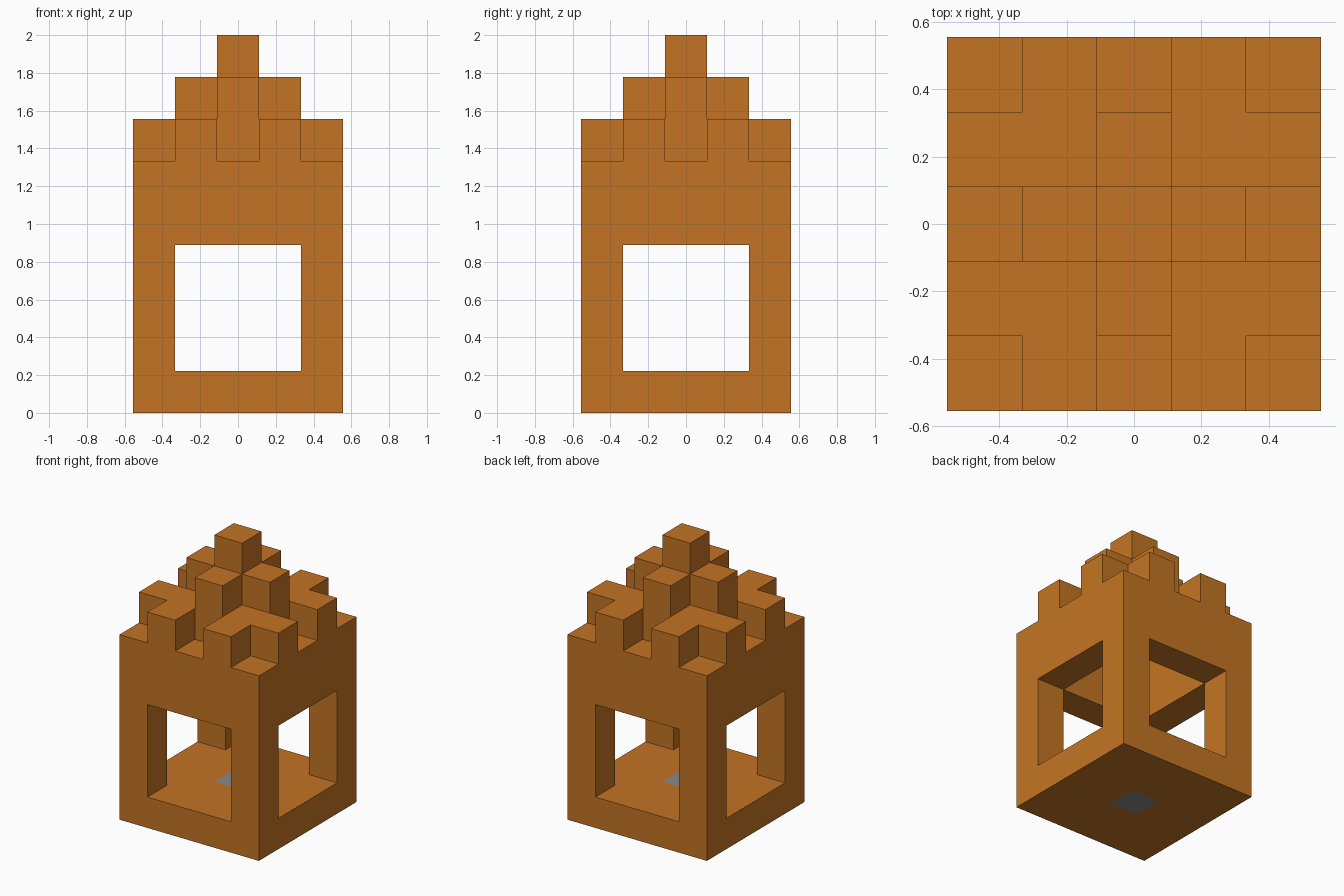
import bpy
import bmesh
import math
from mathutils import Vector

old = bpy.data.objects.get("Cube")
if old:
    bpy.data.objects.remove(old, do_unlink=True)

UNIT = 2 / 9           # edge of one block
R = range(-2, 3)       # block columns across the footprint


def make_material(name, colour):
    mat = bpy.data.materials.new(name)
    mat.use_nodes = True
    mat.diffuse_color = colour
    mat.node_tree.nodes["Principled BSDF"].inputs["Base Color"].default_value = colour
    return mat


orange = make_material("burnt orange", (0.55, 0.175, 0.017, 1))
grey = make_material("grey", (0.25, 0.25, 0.255, 1))


def layer(levels, rule):
    """Blocks on the given levels whose distances from the axes pass the rule."""
    return {(x, y, z) for z in levels for x in R for y in R if rule(abs(x), abs(y))}


parts = {
    # floor slab with a grey centre block
    "floor": (layer([0], lambda x, y: x + y > 0), orange),
    "floor_centre": (layer([0], lambda x, y: x + y == 0), grey),
    # four posts framing the open windows
    "corner_posts": (layer([1, 2, 3], lambda x, y: x == y == 2), orange),
    # hollow ring of wall above the windows
    "upper_wall": (layer([4, 5], lambda x, y: max(x, y) == 2), orange),
    # notched battlement, open at corners and mid-sides
    "battlement": (layer([6], lambda x, y: max(x, y) < 2 or x + y == 3), orange),
    # plus-shaped tier and top block
    "roof_cross": (layer([7], lambda x, y: x + y < 2), orange),
    "finial": (layer([8], lambda x, y: x + y == 0), orange),
}
solid = set().union(*(cells for cells, _ in parts.values()))


def build(name, cells, mat):
    """Skin the exposed sides of the blocks and merge flat regions."""
    bm = bmesh.new()
    for cell in sorted(cells):
        for axis in range(3):
            for side in (-1, 1):
                neighbour = list(cell)
                neighbour[axis] += side
                if tuple(neighbour) in solid:
                    continue
                u, v = (axis + 1) % 3, (axis + 2) % 3
                corners = []
                for du, dv in ((-1, -1), (1, -1), (1, 1), (-1, 1)):
                    p = Vector(cell) + Vector((0, 0, 0.5))
                    p[axis] += side / 2
                    p[u] += du / 2
                    p[v] += dv / 2
                    corners.append(bm.verts.new(p * UNIT))
                bm.faces.new(corners[::side])
    bmesh.ops.remove_doubles(bm, verts=bm.verts[:], dist=0.001)
    bmesh.ops.dissolve_limit(bm, angle_limit=math.radians(1),
                             verts=bm.verts[:], edges=bm.edges[:])
    mesh = bpy.data.meshes.new(name)
    bm.to_mesh(mesh)
    bm.free()
    mesh.materials.append(mat)
    obj = bpy.data.objects.new(name, mesh)
    bpy.context.collection.objects.link(obj)


for part_name, (blocks, material) in parts.items():
    build(part_name, blocks, material)
